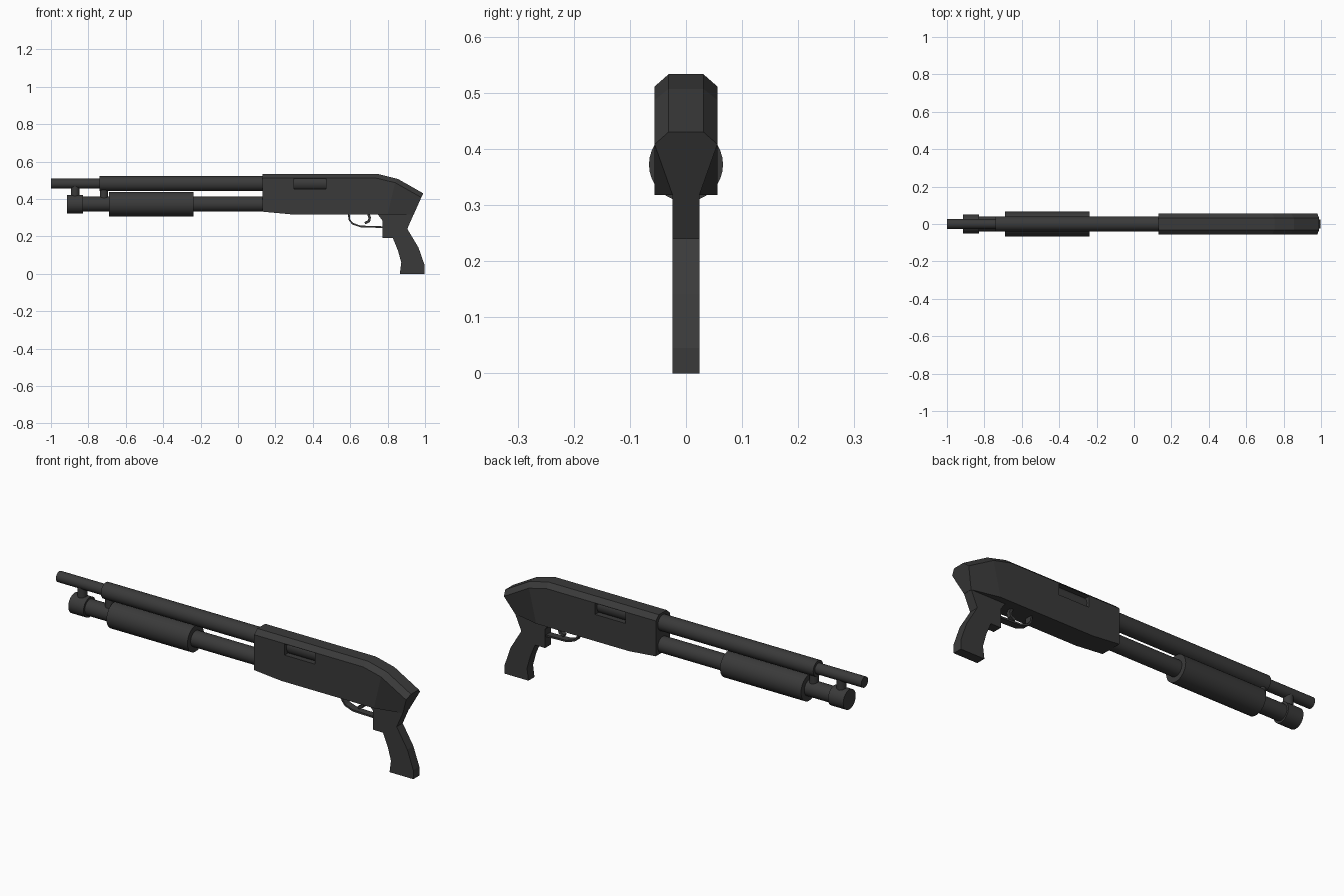
import bpy, bmesh, math
from mathutils import Vector

if "Cube" in bpy.data.objects:
    bpy.data.objects.remove(bpy.data.objects["Cube"])

mat = bpy.data.materials.new("gunmetal_grey")
mat.diffuse_color = (0.042, 0.042, 0.042, 1)
mat.use_nodes = True
mat.node_tree.nodes["Principled BSDF"].inputs["Base Color"].default_value = mat.diffuse_color


def finish(name, bm, smooth=False):
    bmesh.ops.recalc_face_normals(bm, faces=bm.faces)
    me = bpy.data.meshes.new(name)
    bm.to_mesh(me)
    bm.free()
    me.materials.append(mat)
    ob = bpy.data.objects.new(name, me)
    bpy.context.collection.objects.link(ob)
    if smooth:
        bpy.ops.object.select_all(action='DESELECT')
        ob.select_set(True)
        bpy.context.view_layer.objects.active = ob
        bpy.ops.object.shade_smooth_by_angle(angle=math.radians(35))
    return ob


def tube(name, a, b, r, sides=32):
    """Solid cylinder from point a to point b."""
    a, b = Vector(a), Vector(b)
    bm = bmesh.new()
    bmesh.ops.create_cone(bm, cap_ends=True, segments=sides, radius1=r, radius2=r,
                          depth=(b - a).length)
    q = (b - a).to_track_quat('Z', 'Y')
    for v in bm.verts:
        v.co = q @ v.co + (a + b) / 2
    return finish(name, bm, True)


def loft(name, sections):
    """Bridge equal-sized closed loops and cap both ends."""
    bm = bmesh.new()
    loops = [[bm.verts.new(p) for p in s] for s in sections]
    n = len(loops[0])
    for s, t in zip(loops, loops[1:]):
        for i in range(n):
            j = (i + 1) % n
            bm.faces.new((s[i], s[j], t[j], t[i]))
    bm.faces.new(loops[0])
    bm.faces.new(loops[-1])
    return finish(name, bm)


def plate(name, profile, half):
    """Extrude an x-z profile across y."""
    return loft(name, [[(x, y, z) for x, z in profile] for y in (-half, half)])


def strap(name, path, half, t):
    """Thin band following an x-z path."""
    pts = [Vector(p) for p in path]
    secs = []
    for i, p in enumerate(pts):
        d = (pts[min(i + 1, len(pts) - 1)] - pts[max(i - 1, 0)]).normalized()
        n = Vector((-d.y, d.x)) * t / 2
        a, b = p + n, p - n
        secs.append([(a.x, -half, a.y), (a.x, half, a.y), (b.x, half, b.y), (b.x, -half, b.y)])
    return loft(name, secs)


# Barrel (runs through the receiver so it shows in the port) and magazine
BZ, MZ = 0.482, 0.372
tube("muzzle_barrel", (-1, 0, BZ), (-0.7, 0, BZ), 0.027)
tube("barrel", (-0.74, 0, BZ), (0.6, 0, BZ), 0.04)
tube("magazine_tube", (-0.84, 0, MZ), (0.2, 0, MZ), 0.04)
tube("magazine_cap", (-0.915, 0, MZ), (-0.83, 0, MZ), 0.05)
tube("pump_handle", (-0.69, 0, MZ), (-0.237, 0, MZ), 0.066)
tube("cap_post", (-0.871, 0, MZ), (-0.871, 0, BZ), 0.023, 24)
tube("barrel_post", (-0.717, 0, MZ), (-0.717, 0, BZ), 0.022, 24)


# Receiver: chamfered top, lower rear tapering into the grip
def section(bottom, shoulder, top, wb=0.056):
    half = [(bottom, wb), (shoulder, 0.056), (top, 0.031)]
    return ([(x, -w, z) for (x, z), w in half] +
            [(x, w, z) for (x, z), w in reversed(half)])


receiver = loft("receiver", [
    section((0.13, 0.332), (0.13, 0.511), (0.13, 0.533)),
    section((0.28, 0.318), (0.28, 0.511), (0.28, 0.533)),
    section((0.74, 0.318), (0.74, 0.511), (0.75, 0.533)),
    section((0.80, 0.318), (0.84, 0.487), (0.855, 0.507)),
    section((0.94, 0.318), (0.98, 0.408), (0.99, 0.43), 0.024),
])

# Ejection port cut through both sides
cutter = plate("port_cutter", [(0.3, 0.453), (0.47, 0.453), (0.47, 0.509), (0.3, 0.509)], 0.1)
cutter.hide_render = True
cutter.hide_viewport = True
cut = receiver.modifiers.new("port", 'BOOLEAN')
cut.operation = 'DIFFERENCE'
cut.solver = 'EXACT'
cut.object = cutter

# Pistol grip
plate("grip", [(0.745, 0.32), (0.772, 0.285), (0.772, 0.19), (0.828, 0.19), (0.855, 0.125),
               (0.873, 0.06), (0.865, 0), (0.998, 0), (0.998, 0.045), (0.965, 0.14),
               (0.905, 0.24), (0.94, 0.32)], 0.024)

# Trigger guard and trigger
strap("trigger_guard", [(0.592, 0.325), (0.595, 0.29), (0.612, 0.268), (0.655, 0.253),
                        (0.78, 0.249)], 0.018, 0.009)
strap("trigger", [(0.695, 0.325), (0.704, 0.30), (0.701, 0.282), (0.678, 0.27)], 0.01, 0.014)
